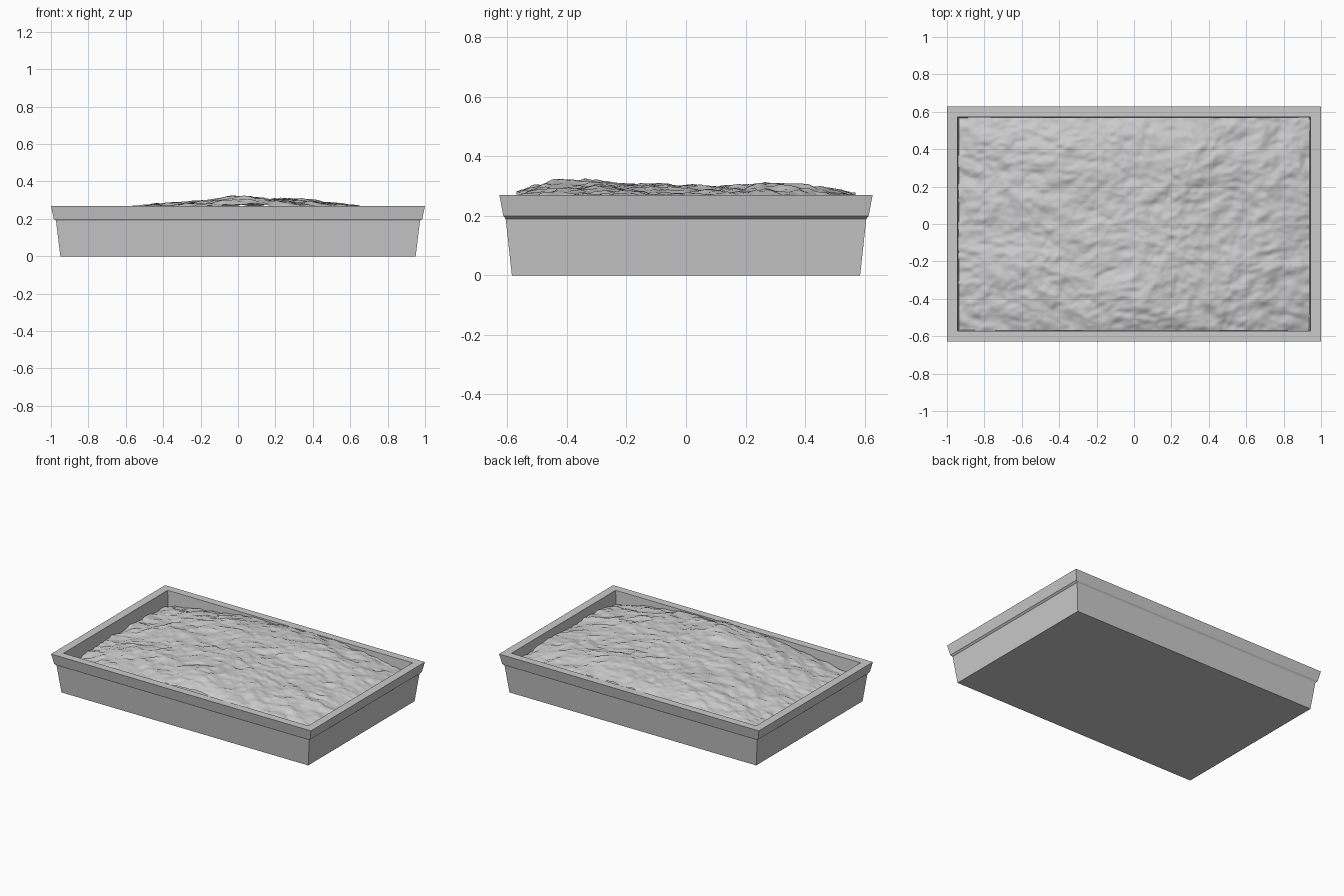
import bpy, bmesh, math
from mathutils import Vector, noise

default = bpy.data.objects.get("Cube")
if default:
    bpy.data.objects.remove(default)

grey = bpy.data.materials.new("plain_grey")
grey.use_nodes = True
grey.diffuse_color = (0.6, 0.6, 0.6, 1)
grey.node_tree.nodes["Principled BSDF"].inputs["Base Color"].default_value = (0.6, 0.6, 0.6, 1)


def add_object(name, bm):
    bmesh.ops.recalc_face_normals(bm, faces=bm.faces[:])
    mesh = bpy.data.meshes.new(name)
    bm.to_mesh(mesh)
    bm.free()
    mesh.materials.append(grey)
    obj = bpy.data.objects.new(name, mesh)
    bpy.context.collection.objects.link(obj)
    return obj


# Planter tray: rectangular rings (half width, half depth, height) from base to inner floor
rings = [
    (0.95, 0.585, 0.0),
    (0.973, 0.606, 0.19),
    (0.985, 0.614, 0.2),
    (1.0, 0.627, 0.27),
    (0.943, 0.573, 0.27),
    (0.928, 0.562, 0.06),
]
bm = bmesh.new()
loops = []
for hx, hy, z in rings:
    corners = [(-hx, -hy, z), (hx, -hy, z), (hx, hy, z), (-hx, hy, z)]
    loops.append([bm.verts.new(c) for c in corners])
for low, high in zip(loops, loops[1:]):
    for i in range(4):
        j = (i + 1) % 4
        bm.faces.new((low[i], low[j], high[j], high[i]))
bm.faces.new(loops[0][::-1])
bm.faces.new(loops[-1])
add_object("planter_tray", bm)


# Soil: a mound that is high in the middle and sinks towards both ends
HALF_X, HALF_Y = 0.937, 0.569


def hill(x, y, cx, cy, radius, height):
    return height * math.exp(-((x - cx) ** 2 + (y - cy) ** 2) / radius ** 2)


def soil_height(x, y):
    z = 0.3 - 0.115 * (x - 0.06) ** 2 - 0.03 * abs(y / HALF_Y) ** 5
    z += hill(x, y, 0.02, -0.4, 0.17, 0.02) + hill(x, y, 0.35, 0.4, 0.15, 0.02)
    # bend the sample point so the clods form wavy ridges
    p = Vector((x, y, 0.0))
    warp = noise.noise_vector(p * 3) * 0.07
    q = Vector((x + warp.x, y * 1.4 + warp.y, 0.3))
    z += 0.013 * noise.noise(q * 4)
    z += 0.011 * noise.noise(q * 10)
    z += 0.007 * noise.noise(q * 22)
    z += 0.003 * noise.noise(q * 45)
    return z


bm = bmesh.new()
bmesh.ops.create_grid(bm, x_segments=190, y_segments=116, size=1)
for v in bm.verts:
    v.co.x *= HALF_X
    v.co.y *= HALF_Y
    v.co.z = soil_height(v.co.x, v.co.y)
for f in bm.faces:
    f.smooth = True
soil = add_object("soil", bm)
if soil.data.polygons[0].normal.z < 0:
    soil.data.flip_normals()
